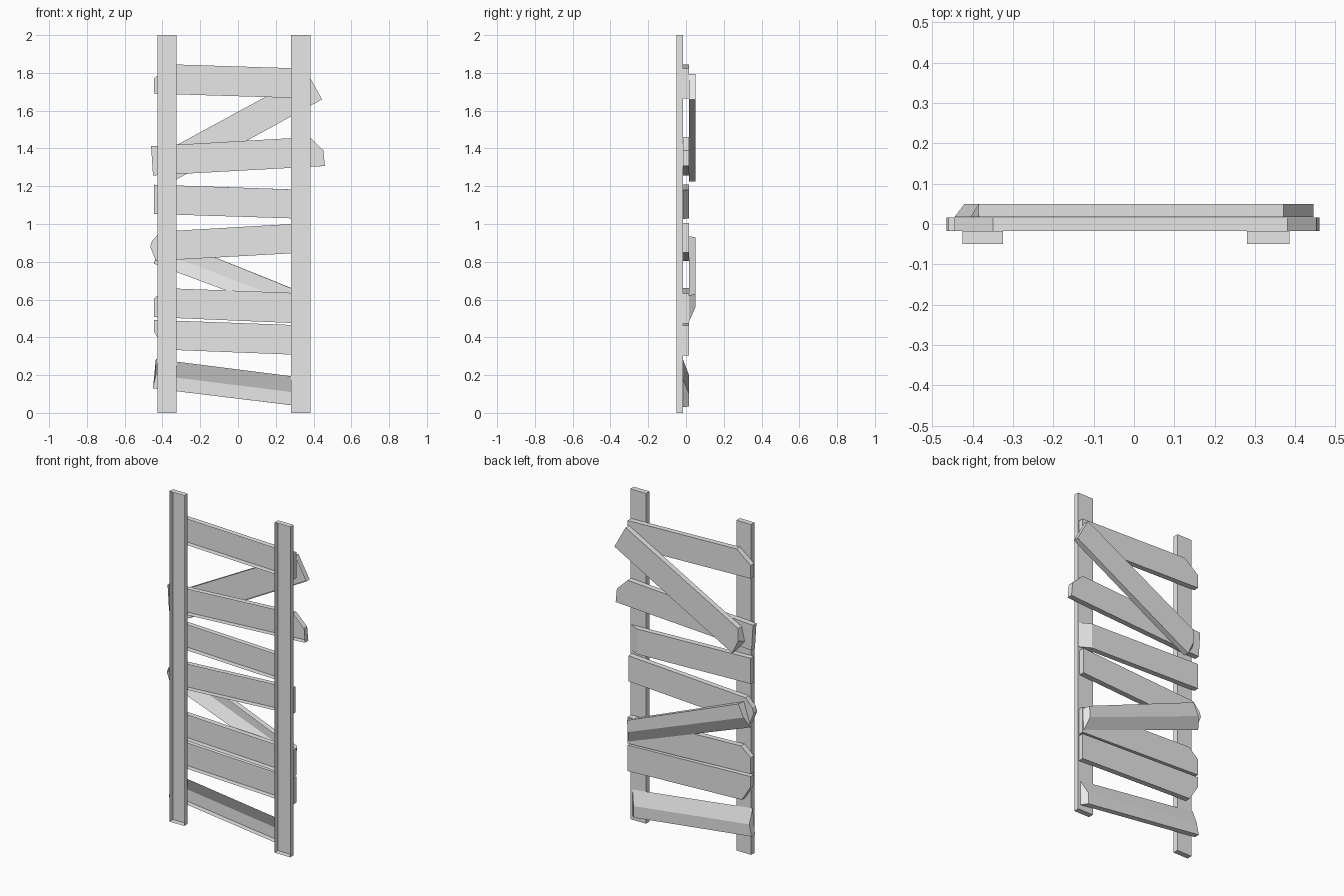
import bpy
import bmesh

cube = bpy.data.objects.get("Cube")
if cube:
    bpy.data.objects.remove(cube, do_unlink=True)

# One plain grey for all the boards
grey = bpy.data.materials.new("plain_grey")
grey.use_nodes = True
colour = (0.8, 0.8, 0.8, 1.0)
grey.diffuse_color = colour
grey.node_tree.nodes["Principled BSDF"].inputs["Base Color"].default_value = colour

# Depth layers: posts in front, planks in the middle, braces behind
THICK = 0.033
POST_FRONT, PLANK_FRONT, BRACE_FRONT = -0.05, -0.017, 0.017


def board(name, front_y, outline, shifts=None):
    """Open-fronted board from an anticlockwise (x, z) outline.

    shifts moves chosen back corners by (dx, dz) to make sloping chamfers.
    """
    shifts = shifts or {}
    bm = bmesh.new()
    front, back = [], []
    for index, (x, z) in enumerate(outline):
        dx, dz = shifts.get(index, (0, 0))
        front.append(bm.verts.new((x, front_y, z)))
        back.append(bm.verts.new((x + dx, front_y + THICK, z + dz)))
    bm.faces.new(list(reversed(back)))
    count = len(outline)
    for i in range(count):
        j = (i + 1) % count
        bm.faces.new((front[i], back[i], back[j], front[j]))
    mesh = bpy.data.meshes.new(name)
    bm.to_mesh(mesh)
    bm.free()
    mesh.materials.append(grey)
    obj = bpy.data.objects.new(name, mesh)
    bpy.context.scene.collection.objects.link(obj)
    return obj


# Upright posts
for name, left, right in (("right_post", -0.425, -0.325), ("left_post", 0.28, 0.385)):
    board(name, POST_FRONT, [(left, 0), (right, 0), (right, 2), (left, 2)])

# Cross planks, from the top down
board("top_plank", PLANK_FRONT,
      [(-0.445, 1.69), (0.38, 1.665), (0.38, 1.822), (-0.35, 1.845), (-0.445, 1.77)])

board("upper_plank", PLANK_FRONT,
      [(-0.45, 1.257), (0.46, 1.307), (0.452, 1.39), (0.38, 1.46), (-0.46, 1.412)])

board("upper_middle_plank", PLANK_FRONT,
      [(-0.445, 1.053), (0.38, 1.027), (0.38, 1.18), (-0.445, 1.208)],
      {1: (-0.065, 0.002), 2: (-0.065, 0.002)})

board("middle_plank", PLANK_FRONT,
      [(-0.435, 0.805), (0.375, 0.85), (0.375, 1.005), (-0.41, 0.96),
       (-0.455, 0.91), (-0.465, 0.88)])

board("lower_middle_plank", PLANK_FRONT,
      [(-0.445, 0.507), (0.38, 0.472), (0.38, 0.632), (-0.38, 0.66), (-0.445, 0.605)])

board("lower_plank", PLANK_FRONT,
      [(-0.385, 0.335), (0.38, 0.305), (0.38, 0.462), (-0.445, 0.492), (-0.445, 0.43)])

# Bottom plank with its back upper edge sloped away
board("bottom_plank", PLANK_FRONT,
      [(-0.45, 0.13), (0.37, 0.03), (0.37, 0.183), (-0.435, 0.285)],
      {1: (-0.03, 0.004), 2: (-0.03, -0.08), 3: (0, -0.085)})

# Diagonal braces behind the planks
board("upper_brace", BRACE_FRONT,
      [(-0.345, 1.225), (0.445, 1.66), (0.37, 1.795), (-0.385, 1.385), (-0.405, 1.30)],
      {4: (0.02, 0.01)})

board("lower_brace", BRACE_FRONT,
      [(-0.445, 0.79), (0.375, 0.485), (0.38, 0.62), (-0.40, 0.935)],
      {0: (0.025, 0.065), 1: (-0.02, 0.075), 2: (-0.02, 0.01), 3: (0.015, -0.006)})
